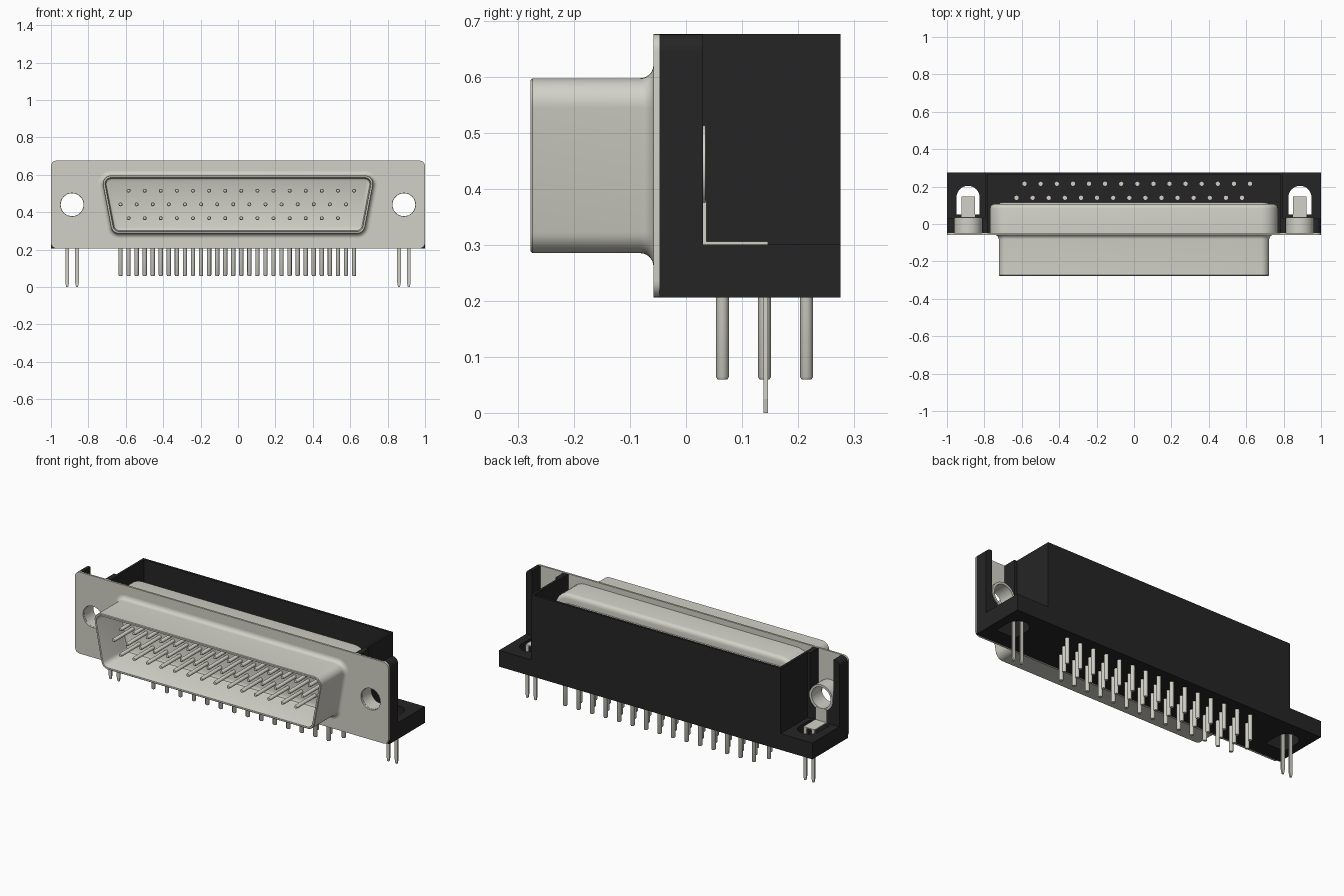
import bpy, bmesh, math
from mathutils import Vector

if "Cube" in bpy.data.objects:
    bpy.data.objects.remove(bpy.data.objects["Cube"])


def material(name, rgb):
    m = bpy.data.materials.new(name)
    m.use_nodes = True
    m.diffuse_color = (*rgb, 1)
    m.node_tree.nodes["Principled BSDF"].inputs["Base Color"].default_value = (*rgb, 1)
    return m


METAL = material("warm grey metal", (0.645, 0.638, 0.572))
BLACK = material("black plastic", (0.0194, 0.0185, 0.0185))


def finish(name, bm, mat, smooth=False):
    bmesh.ops.recalc_face_normals(bm, faces=bm.faces[:])
    me = bpy.data.meshes.new(name)
    bm.to_mesh(me)
    bm.free()
    me.materials.append(mat)
    ob = bpy.data.objects.new(name, me)
    bpy.context.collection.objects.link(ob)
    if smooth:
        bpy.ops.object.select_all(action="DESELECT")
        ob.select_set(True)
        bpy.context.view_layer.objects.active = ob
        bpy.ops.object.shade_smooth_by_angle(angle=math.radians(35))
    return ob


def loft(bm, rings):
    """Skin a list of equal-length point rings and cap both ends."""
    vs = [[bm.verts.new(p) for p in r] for r in rings]
    n = len(vs[0])
    for a, b in zip(vs, vs[1:]):
        for i in range(n):
            j = (i + 1) % n
            bm.faces.new((a[i], a[j], b[j], b[i]))
    bm.faces.new(vs[0])
    bm.faces.new(vs[-1])


def plate(name, loops, axis, lo, hi, mat, smooth=False):
    """Extrude an outline with holes: axis 'y' takes (x, z), axis 'z' takes (x, y)."""
    bm = bmesh.new()
    edges = []
    for loop in loops:
        vs = [bm.verts.new((a, lo, b) if axis == "y" else (a, b, lo)) for a, b in loop]
        edges += [bm.edges.new((vs[i], vs[i - 1])) for i in range(len(vs))]
    bmesh.ops.triangle_fill(bm, use_beauty=True, edges=edges)
    ext = bmesh.ops.extrude_face_region(bm, geom=bm.faces[:])["geom"]
    d = Vector((0, hi - lo, 0)) if axis == "y" else Vector((0, 0, hi - lo))
    bmesh.ops.translate(bm, verts=[v for v in ext if isinstance(v, bmesh.types.BMVert)], vec=d)
    return finish(name, bm, mat, smooth)


def box(name, x0, x1, y0, y1, z0, z1, mat):
    return plate(name, [rect(x0, x1, y0, y1)], "z", z0, z1, mat)


def rect(x0, x1, y0, y1):
    return [(x0, y0), (x1, y0), (x1, y1), (x0, y1)]


def arc(cx, cy, r, a0, a1, n):
    return [(cx + r * math.cos(math.radians(a0 + (a1 - a0) * i / n)),
             cy + r * math.sin(math.radians(a0 + (a1 - a0) * i / n))) for i in range(n + 1)]


def circle(cx, cy, r, n=32):
    return arc(cx, cy, r, 0, 360, n)[:-1]


def rounded_rect(x0, x1, z0, z1, r):
    return (arc(x1 - r, z0 + r, r, -90, 0, 6) + arc(x1 - r, z1 - r, r, 0, 90, 6)
            + arc(x0 + r, z1 - r, r, 90, 180, 6) + arc(x0 + r, z0 + r, r, 180, 270, 6))


def d_ring(off, y):
    """Rounded trapezoid, wide at the top, grown by off."""
    r = 0.045
    tx, tz, bx, bz = 0.678, 0.552, 0.636, 0.33   # corner centres
    R = r + off
    right = arc(bx, bz, R, -90, -10, 8) + arc(tx, tz, R, -10, 90, 8)
    return [(x, y, z) for x, z in right] + [(-x, y, z) for x, z in reversed(right)]


Y0, Y1 = -0.047, 0.276       # plastic front and back
Z0, ZF, Z1 = 0.206, 0.30, 0.676   # underside, ledge, top
EAR = 0.887
HOLE_Z = 0.44

# Front flange with mounting holes
plate("front_flange",
      [rounded_rect(-1, 1, Z0, Z1, 0.03)] + [circle(s * EAR, HOLE_Z, 0.062) for s in (-1, 1)],
      "y", -0.058, Y0, METAL, True)

# Hollow front shell: flared root, outer wall, rim, inner wall, floor
bm = bmesh.new()
root = [d_ring(0.024 * (1 - math.sin(math.radians(a))), -0.058 - 0.024 * (1 - math.cos(math.radians(a))))
        for a in range(0, 91, 15)]
loft(bm, root + [d_ring(0, -0.274), d_ring(-0.003, -0.277), d_ring(-0.012, -0.277),
                 d_ring(-0.014, -0.274), d_ring(-0.014, -0.08),
                 d_ring(-0.018, -0.068), d_ring(-0.028, -0.062)])
finish("front_shell", bm, METAL, True)

# Rear shell behind the flange
bm = bmesh.new()
loft(bm, [d_ring(0.047, Y0), d_ring(0.047, 0.085)]
     + [d_ring(0.022 + 0.025 * math.cos(math.radians(a)), 0.085 + 0.022 * math.sin(math.radians(a)))
        for a in (22, 45, 67, 90)]
     + [d_ring(-0.005, 0.107), d_ring(-0.005, 0.115)])
finish("rear_shell", bm, METAL, True)

# Plastic housing: floor and open-topped walls
W, T = 0.797, 0.014
box("housing_floor", -W, W, Y0, Y1, Z0, ZF, BLACK)
plate("housing_walls",
      [[(-W, Y0), (-W, Y1), (W, Y1), (W, Y0), (W - T, Y0), (W - T, Y1 - T), (T - W, Y1 - T), (T - W, Y0)]],
      "z", ZF, Z1, BLACK)

for s, side in ((-1, "right"), (1, "left")):
    def mx(pts):
        return [(s * x, y) for x, y in pts]

    # Ear post with an open channel above the boss
    R = 0.074
    plate(side + "_ear_post",
          [mx([(W, Z0), (1, Z0)] + arc(0.97, Z1 - 0.03, 0.03, 0, 90, 6)
              + [(EAR + R, Z1)] + arc(EAR, HOLE_Z, R, 0, -180, 16) + [(EAR - R, Z1), (W, Z1)])],
          "y", Y0, 0.03, BLACK)

    # Ear ledge with a slotted hole
    plate(side + "_ear_ledge",
          [mx(rect(W, 1, 0.03, Y1)), mx(arc(EAR, 0.142, 0.062, 0, 180, 16) + [(EAR - 0.062, 0.05), (EAR + 0.062, 0.05)])],
          "z", Z0, ZF, BLACK)

    # Threaded boss
    plate(side + "_boss", [circle(s * EAR, HOLE_Z, 0.074), circle(s * EAR, HOLE_Z, 0.061)],
          "y", Y0, 0.035, METAL, True)

    # Board lock: upright strip, foot and two tapered prongs
    a, b = sorted((s * (EAR - 0.036), s * (EAR + 0.036)))
    box(side + "_lock_strip", a, b, 0.03, 0.037, ZF, 0.38, METAL)
    box(side + "_lock_foot", a, b, 0.03, 0.146, ZF, 0.306, METAL)
    for k, x in (("inner", EAR - 0.026), ("outer", EAR + 0.026)):
        plate(side + "_lock_prong_" + k,
              [mx([(x - 0.01, 0.306), (x + 0.01, 0.306), (x + 0.01, 0.025), (x + 0.005, 0), (x - 0.005, 0), (x - 0.01, 0.025)])],
              "y", 0.138, 0.146, METAL)

# Contact pins: three staggered rows, each with a mating pin and a solder tail
PITCH = 0.0861
contacts, tails = bmesh.new(), bmesh.new()
for x0, count, z, y in ((-0.585, 15, 0.515, 0.215), (-0.628, 15, 0.442, 0.14), (-0.585, 14, 0.368, 0.065)):
    for i in range(count):
        x = x0 + i * PITCH
        loft(contacts, [[(px, t, pz) for px, pz in circle(x, z, r, 12)]
                        for r, t in ((0.0105, -0.058), (0.0105, -0.232), (0.008, -0.238), (0.004, -0.24))])
        loft(tails, [[(px, py, t) for px, py in circle(x, y, r, 12)]
                     for r, t in ((0.0115, ZF + 0.004), (0.0115, 0.064), (0.009, 0.06))])
finish("mating_pins", contacts, METAL, True)
finish("solder_tails", tails, METAL, True)
